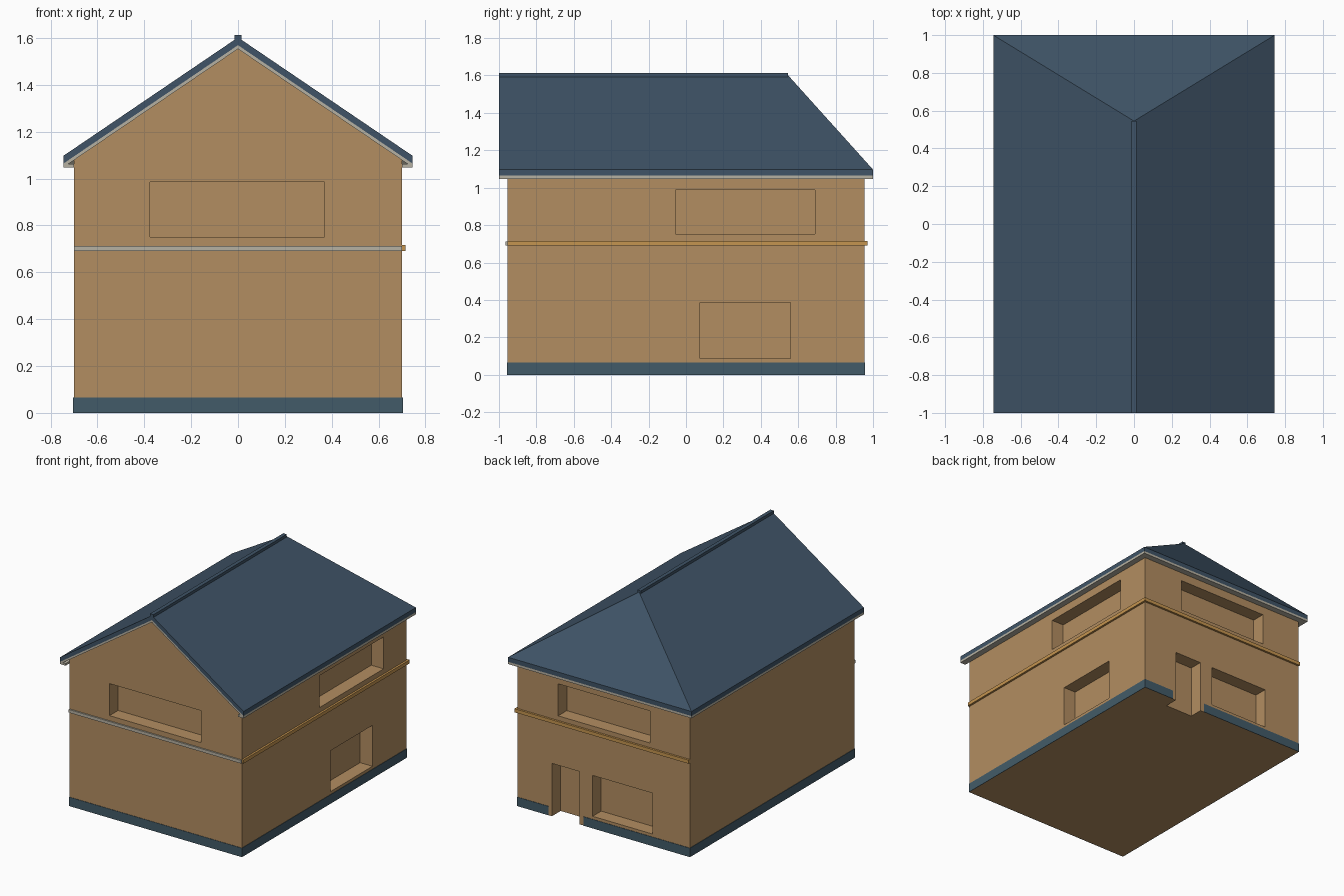
import bpy, bmesh

if "Cube" in bpy.data.objects:
    bpy.data.objects.remove(bpy.data.objects["Cube"])


def material(name, rgb):
    m = bpy.data.materials.new(name)
    m.diffuse_color = (*rgb, 1)
    m.use_nodes = True
    m.node_tree.nodes["Principled BSDF"].inputs["Base Color"].default_value = m.diffuse_color
    return m


WALL = material("wall_tan", (0.45, 0.27, 0.12))
SLATE = material("slate_blue", (0.05, 0.088, 0.135))
BASE = material("base_blue", (0.055, 0.105, 0.14))
TRIM = material("trim_orange", (0.56, 0.30, 0.08))
PALE = material("pale_grey", (0.47, 0.44, 0.36))


def finish(name, bm, mat):
    bmesh.ops.recalc_face_normals(bm, faces=bm.faces)
    mesh = bpy.data.meshes.new(name)
    bm.to_mesh(mesh)
    bm.free()
    ob = bpy.data.objects.new(name, mesh)
    bpy.context.collection.objects.link(ob)
    if mat:
        mesh.materials.append(mat)
    return ob


def boxes(name, mat, *ranges):
    """One object made of boxes, each (x0, x1, y0, y1, z0, z1)."""
    bm = bmesh.new()
    for x0, x1, y0, y1, z0, z1 in ranges:
        for v in bmesh.ops.create_cube(bm, size=1)["verts"]:
            v.co = (x1 if v.co.x > 0 else x0,
                    y1 if v.co.y > 0 else y0,
                    z1 if v.co.z > 0 else z0)
    return finish(name, bm, mat)


def hipped(name, mat, hx, hy, eave, ridge):
    """Gable at the front, hip at the back; eave and ridge are (bottom, top)."""
    bm = bmesh.new()
    low, top = [[bm.verts.new(p) for p in (
        (-hx, -hy, e), (0, -hy, r), (hx, -hy, e),
        (hx, hy, e), (-hx, hy, e), (0, 0.545, r))]
        for e, r in zip(eave, ridge)]
    for layer in (low, top):
        for ids in ((0, 1, 5, 4), (1, 2, 3, 5), (3, 4, 5)):
            bm.faces.new([layer[i] for i in ids])
    for i in range(5):
        j = (i + 1) % 5
        bm.faces.new((low[i], low[j], top[j], top[i]))
    return finish(name, bm, mat)


W, D, REC = 0.70, 0.955, 0.10

# House body with recessed windows and door
body = hipped("house_body", WALL, W, D, (0, 1.08), (0, 1.557))
cutter = boxes(
    "opening_cutters", None,
    (-0.375, 0.37, -D - 0.1, -D + REC, 0.75, 0.985),
    (W - REC, W + 0.1, -0.055, 0.69, 0.753, 0.987),
    (W - REC, W + 0.1, 0.075, 0.56, 0.087, 0.387),
    (-0.375, 0.37, D - REC, D + 0.1, 0.75, 0.985),
    (-0.395, 0.09, D - REC, D + 0.1, 0.087, 0.387),
    (0.195, 0.42, D - REC, D + 0.1, -0.1, 0.387))
cutter.hide_render = True
cutter.display_type = 'WIRE'
cut = body.modifiers.new("openings", 'BOOLEAN')
cut.operation = 'DIFFERENCE'
cut.solver = 'EXACT'
cut.object = cutter

# Plinth around the base, with a gap at the door
P = 0.003
boxes("plinth", BASE,
      (-W - P, W + P, -D - P, -D, 0, 0.066),
      (-W - P, -W, -D, D, 0, 0.066),
      (W, W + P, -D, D, 0, 0.066),
      (-W - P, 0.163, D, D + P, 0, 0.066),
      (0.447, W + P, D, D + P, 0, 0.066))

# Floor bands
boxes("front_band", PALE, (-W, W, -D - 0.011, -D, 0.69, 0.713))
boxes("right_band", TRIM, (W, W + 0.015, -D, D + 0.015, 0.69, 0.716))
boxes("back_band", TRIM, (-W, W, D, D + 0.015, 0.69, 0.716))

# Roof: slate shell, pale lining, flat soffit and ridge cap
RX = 0.745
hipped("roof_slates", SLATE, RX, 1, (1.064, 1.097), (1.569, 1.602))
hipped("roof_lining", PALE, RX, 1, (1.048, 1.064), (1.553, 1.569))
boxes("soffit", PALE,
      (-RX, -W, -1, 1, 1.047, 1.063),
      (W, RX, -1, 1, 1.047, 1.063),
      (-W, W, D, 1, 1.047, 1.063))
boxes("ridge_cap", SLATE, (-0.014, 0.014, -1, 0.545, 1.585, 1.613))
